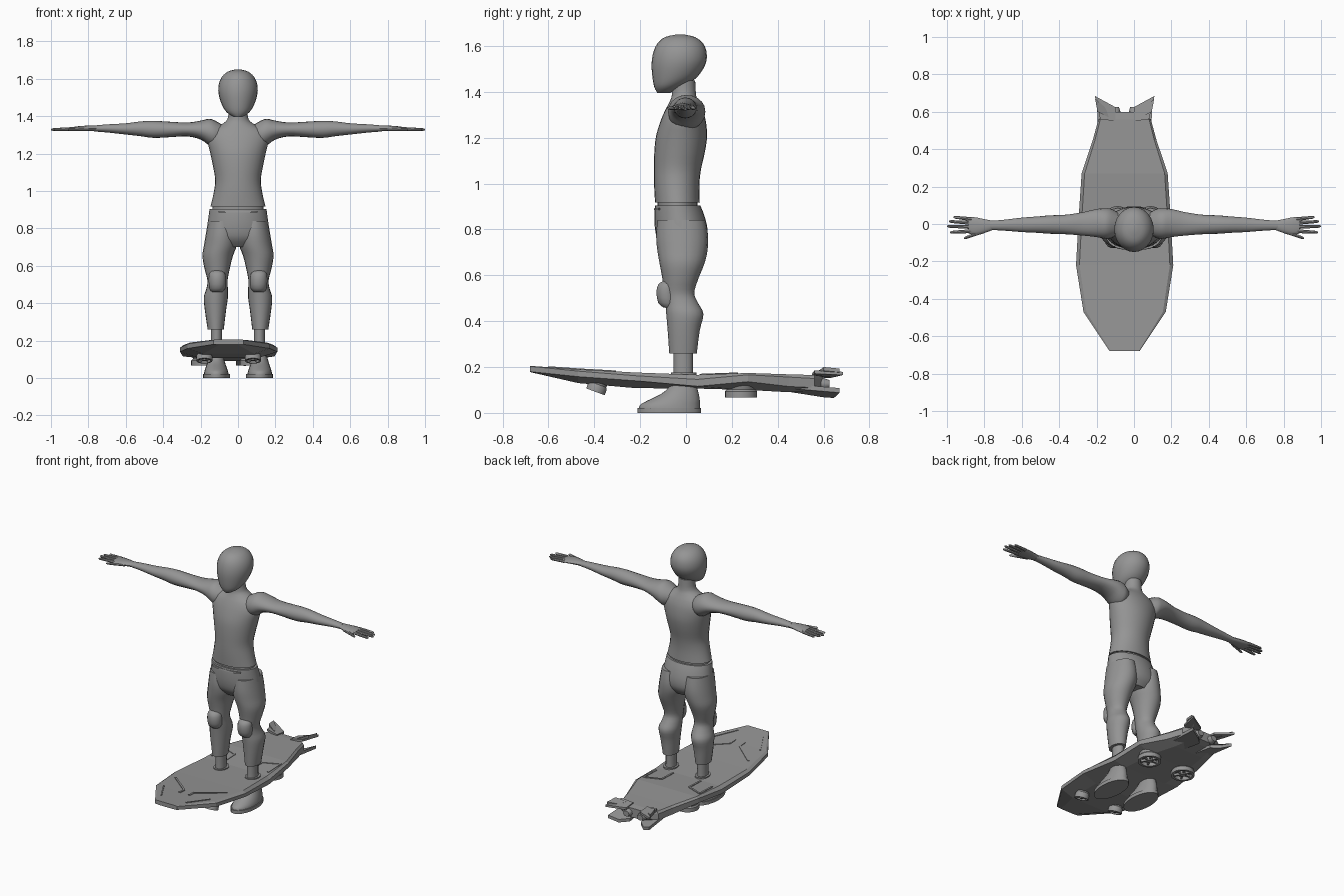
import bpy, bmesh, math
from mathutils import Vector, Matrix

GREY = bpy.data.materials.new("plain_grey")
GREY.diffuse_color = (0.3, 0.3, 0.3, 1)
BX = -0.05  # board centre line


def finish(name, bm, smooth=True, mirror=None):
    bmesh.ops.recalc_face_normals(bm, faces=bm.faces)
    me = bpy.data.meshes.new(name)
    bm.to_mesh(me)
    bm.free()
    me.materials.append(GREY)
    ob = bpy.data.objects.new(name, me)
    bpy.context.collection.objects.link(ob)
    if mirror is not None:
        ob.location.x = mirror
        ob.modifiers.new("mirror", 'MIRROR')
    if smooth:
        bpy.context.view_layer.objects.active = ob
        ob.select_set(True)
        bpy.ops.object.shade_smooth_by_angle(angle=math.radians(40))
        ob.select_set(False)
    return ob


def spline(rows, steps):
    """Catmull-Rom rows between the given ones."""
    if steps < 2:
        return rows
    out = []
    for i in range(len(rows) - 1):
        a, b, c, d = (rows[max(0, min(len(rows) - 1, i + k))] for k in (-1, 0, 1, 2))
        for s in range(steps):
            t = s / steps
            out.append([0.5 * (2 * q + (r - p) * t + (2 * p - 5 * q + 4 * r - u) * t * t
                               + (3 * q - p - 3 * r + u) * t ** 3) for p, q, r, u in zip(a, b, c, d)])
    return out + [rows[-1]]


def skin(bm, rings):
    for a, b in zip(rings, rings[1:]):
        n = len(a)
        for i in range(n):
            bm.faces.new((a[i], a[(i + 1) % n], b[(i + 1) % n], b[i]))
    bm.faces.new(rings[0])
    bm.faces.new(rings[-1])


def loft(name, axis, rows, n=20, steps=3, mirror=None):
    """Ellipse rings; each row is (position, min a, max a, min b, max b)."""
    bm = bmesh.new()
    rings = []
    for t, a0, a1, b0, b1 in spline(rows, steps):
        ring = []
        for i in range(n):
            w = 2 * math.pi * i / n
            a = (a0 + a1) / 2 + (a1 - a0) / 2 * math.cos(w)
            b = (b0 + b1) / 2 + (b1 - b0) / 2 * math.sin(w)
            ring.append(bm.verts.new((t, a, b) if axis == 'x' else (a, t, b) if axis == 'y' else (a, b, t)))
        rings.append(ring)
    skin(bm, rings)
    return finish(name, bm, True, mirror)


# Head and torso
loft("head", 'z', [(1.395, -.022, .022, -.125, -.07), (1.42, -.06, .06, -.138, -.02), (1.46, -.086, .086, -.146, .045),
                   (1.52, -.104, .104, -.15, .085), (1.57, -.103, .103, -.143, .09), (1.61, -.086, .086, -.125, .075),
                   (1.638, -.055, .055, -.092, .04), (1.65, -.012, .012, -.04, -.01)], 24)
loft("torso", 'z', [(.918, -.147, .147, -.135, .06), (.99, -.13, .13, -.139, .058), (1.06, -.122, .122, -.14, .065),
                    (1.14, -.135, .135, -.138, .083), (1.21, -.15, .15, -.13, .092), (1.28, -.165, .165, -.108, .085),
                    (1.325, -.145, .145, -.088, .07), (1.355, -.09, .09, -.072, .055), (1.385, -.056, .056, -.062, .044),
                    (1.45, -.05, .05, -.06, .04)], 28)

# Arms, palms and fingers
loft("arm", 'x', [(.07, -.05, .05, 1.26, 1.345), (.12, -.075, .08, 1.235, 1.375), (.155, -.078, .084, 1.245, 1.386),
                  (.2, -.07, .08, 1.275, 1.376), (.27, -.062, .064, 1.292, 1.366), (.36, -.055, .05, 1.288, 1.37),
                  (.45, -.052, .046, 1.284, 1.375), (.52, -.047, .04, 1.293, 1.372), (.6, -.043, .034, 1.302, 1.362),
                  (.7, -.035, .022, 1.313, 1.356), (.77, -.032, .017, 1.318, 1.35)], mirror=0)
loft("palm", 'x', [(.75, -.03, .016, 1.32, 1.349), (.8, -.048, .026, 1.32, 1.35), (.85, -.058, .036, 1.32, 1.347),
                   (.885, -.05, .036, 1.321, 1.342)], 14, mirror=0)
for name, x0, y0, x1, y1 in (("little_finger", .87, .026, .965, .037), ("ring_finger", .87, .006, .99, .014),
                             ("middle_finger", .87, -.016, 1.0, -.012), ("index_finger", .87, -.038, .985, -.045),
                             ("thumb", .80, -.038, .91, -.077)):
    rows = []
    for k, r in ((0, .0105), (.5, .009), (.92, .0075), (1, .003)):
        y, z = y0 + (y1 - y0) * k, 1.332 - .004 * k
        rows.append((x0 + (x1 - x0) * k, y - r, y + r, z - r, z + r))
    loft(name, 'x', rows, 8, 1, mirror=0)

# Trousers
loft("waistband_gap", 'z', [(.87, -.14, .14, -.125, .05), (.94, -.135, .135, -.125, .05)], 24, 1)
loft("hips", 'z', [(.905, -.152, .152, -.135, .062), (.86, -.158, .158, -.138, .08), (.8, -.166, .166, -.135, .094),
                   (.745, -.165, .165, -.12, .09), (.7, -.1, .1, -.08, .06)], 28)
loft("waist_trim", 'z', [(.893, -.105, .105, -.138, -.1), (.884, -.105, .105, -.14, -.1)], 20, 1)
loft("trouser_leg", 'z', [(.84, .015, .16, -.125, .085), (.77, .002, .172, -.13, .096), (.71, .006, .182, -.125, .094),
                          (.65, .028, .19, -.115, .08), (.58, .045, .178, -.102, .052), (.52, .056, .163, -.096, .036),
                          (.475, .054, .17, -.09, .055), (.43, .054, .183, -.086, .076), (.36, .064, .177, -.08, .06),
                          (.26, .076, .162, -.073, .047)], 20, mirror=0)
loft("knee_pad", 'z', [(.46, .085, .14, -.1, -.05), (.48, .068, .153, -.122, -.04), (.525, .064, .157, -.13, -.04),
                       (.56, .07, .153, -.122, -.04), (.575, .085, .14, -.1, -.05)], 14, 2, mirror=0)

# Ankles and shoes
loft("ankle", 'z', [(.09, .082, .148, -.06, .035), (.18, .085, .145, -.054, .03), (.28, .085, .145, -.054, .03)], 16, mirror=0)
loft("ankle_cuff", 'z', [(.15, .072, .158, -.065, .045), (.175, .072, .158, -.065, .045)], 16, 1, mirror=0)
loft("shoe", 'z', [(.015, .05, .183, -.207, .06), (.035, .053, .18, -.2, .06), (.055, .06, .174, -.165, .06),
                   (.085, .07, .164, -.105, .055), (.12, .078, .155, -.07, .045), (.16, .083, .15, -.058, .035)], 20, mirror=0)
loft("shoe_sole", 'z', [(0, .044, .188, -.212, .066), (.022, .044, .188, -.212, .066)], 20, 1, mirror=0)

# Board: stations of y, half width, deck z, rim top z, rim bottom z, belly z
ST = [(-.68, .08, .205, .203, .18, .178), (-.47, .22, .19, .182, .158, .13), (-.22, .26, .176, .162, .14, .108),
      (.05, .245, .166, .146, .116, .106), (.27, .23, .174, .166, .136, .1), (.45, .17, .168, .156, .115, .09),
      (.56, .14, .165, .15, .11, .09), (.6, .055, .16, .15, .115, .1)]
bm = bmesh.new()
rings = []
for y, w, zt, z1, z0, zb in ST:
    half = [(.93 * w, zt), (w, z1), (w, z0), (.62 * w, zb)]
    pts = half + [(-x, z) for x, z in reversed(half)]
    rings.append([bm.verts.new((BX + x, y, z)) for x, z in pts])
skin(bm, rings)
finish("board", bm, False)


def deck_z(y):
    for a, b in zip(ST, ST[1:]):
        if a[0] <= y <= b[0]:
            return a[2] + (b[2] - a[2]) * (y - a[0]) / (b[0] - a[0])
    return ST[-1][2]


def trim(name, pts, width=.006):
    """Thin raised strips along a line on the deck."""
    bm = bmesh.new()
    for (xa, ya), (xb, yb) in zip(pts, pts[1:]):
        d = Vector((xb - xa, yb - ya)).normalized() * width
        foot = [(xa - d.y, ya + d.x), (xb - d.y, yb + d.x), (xb + d.y, yb - d.x), (xa + d.y, ya - d.x)]
        skin(bm, [[bm.verts.new((x, y, deck_z(y) + h)) for x, y in foot] for h in (-.004, .004)])
    finish(name, bm, False, BX)


trim("front_deck_trim", [(.19, -.31), (.035, -.44), (.035, -.49)])
trim("nose_deck_trim", [(.17, -.46), (.09, -.6)], .004)
trim("rear_deck_trim", [(.1, .06), (.1, .18), (.205, .222), (.205, .09)])


def plate(name, pts, depth):
    bm = bmesh.new()
    skin(bm, [[bm.verts.new((x, y, z + h)) for x, y, z in pts] for h in (-depth / 2, depth / 2)])
    finish(name, bm, False, BX)


# Tail fins and nozzles
plate("upper_tail_fin", [(.05, .55, .165), (.13, .56, .178), (.16, .685, .172), (.05, .625, .158)], .014)
plate("upper_fin_blade", [(.085, .57, .17), (.145, .6, .192), (.158, .67, .185), (.1, .62, .165)], .016)
plate("lower_tail_fin", [(.04, .46, .1), (.14, .47, .115), (.15, .67, .098), (.09, .645, .075), (.04, .6, .078)], .02)
loft("tail_nozzle", 'y', [(.5, .02, .08, .1, .15), (.6, .022, .08, .1, .152), (.625, .03, .072, .108, .144)], 14, 1).location.x = BX
loft("tail_nozzle_left", 'y', [(.5, -.08, -.02, .1, .15), (.6, -.08, -.022, .1, .152), (.625, -.072, -.03, .108, .144)], 14, 1).location.x = BX


def thruster(name, x, y, z, r, tilt):
    """Ring with hub, spokes and a stem into the board."""
    bm = bmesh.new()
    section = [(r, -.014), (r, .012), (r * .9, .02), (r * .78, .012), (r * .78, -.014)]
    n = 24
    for i in range(n):
        quad = []
        for k in (i, i + 1):
            w = 2 * math.pi * k / n
            quad.append([bm.verts.new((q * math.cos(w), q * math.sin(w), h)) for q, h in section])
        for j in range(5):
            bm.faces.new((quad[0][j], quad[0][(j + 1) % 5], quad[1][(j + 1) % 5], quad[1][j]))
    bmesh.ops.remove_doubles(bm, verts=bm.verts, dist=1e-5)
    bmesh.ops.create_cone(bm, cap_ends=True, segments=14, radius1=r * .25, radius2=r * .5, depth=.05,
                          matrix=Matrix.Translation((0, 0, .013)))
    bmesh.ops.create_cone(bm, cap_ends=True, segments=n, radius1=r * .82, radius2=r * .95, depth=.03,
                          matrix=Matrix.Translation((0, 0, .025)))
    for k in range(3):
        bmesh.ops.create_cube(bm, size=1, matrix=Matrix.Rotation(k * math.pi / 3, 4, 'Z')
                              @ Matrix.Diagonal((r * 1.7, r * .14, .014, 1)))
    bm.transform(Matrix.Translation((x, y, z)) @ Matrix.Rotation(tilt, 4, 'X'))
    finish(name, bm, True, BX)


thruster("rear_thruster", .13, .24, .082, .07, 0)
thruster("front_thruster", .13, -.39, .105, .043, math.radians(-20))
